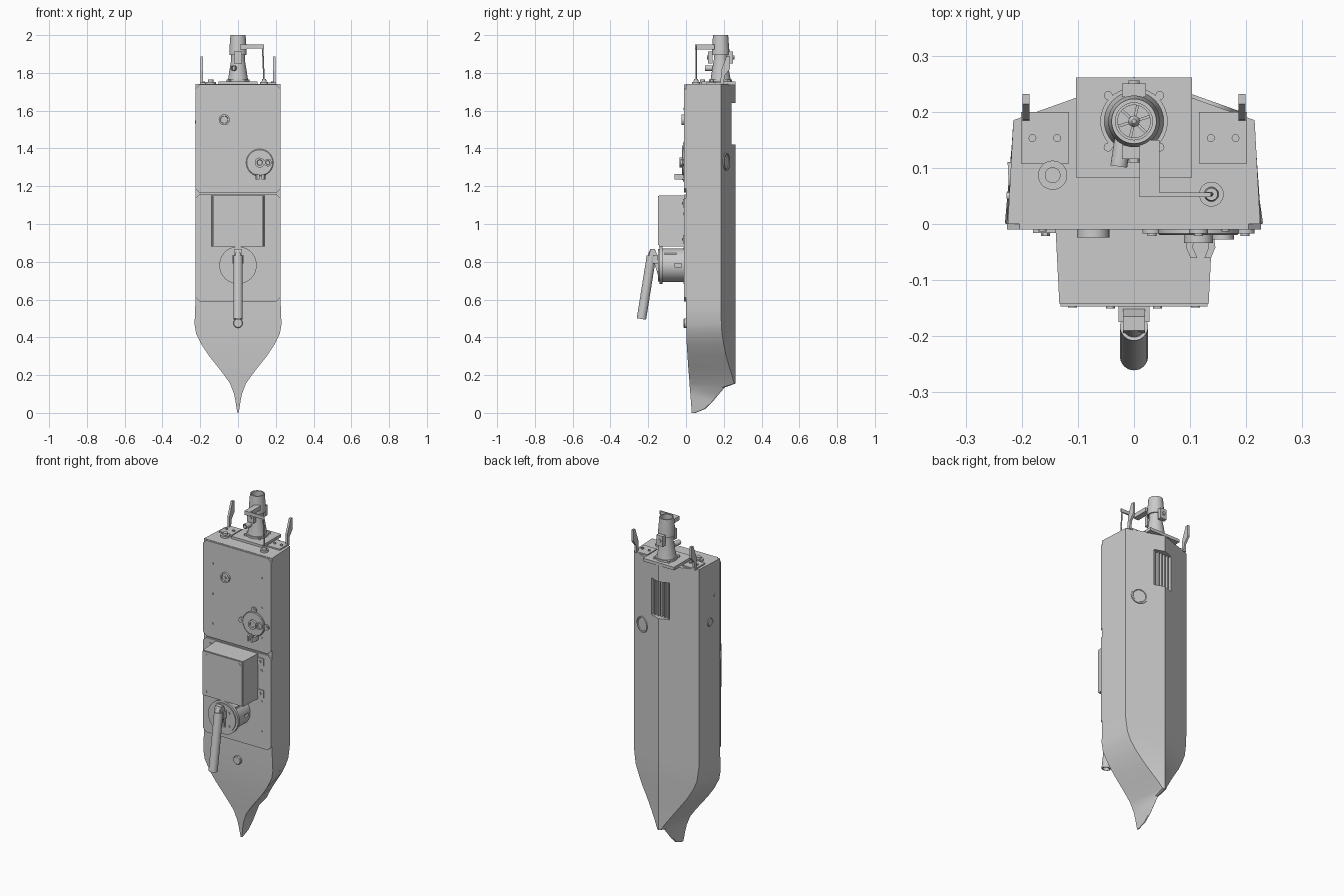
import bpy, bmesh, math
from mathutils import Vector

if "Cube" in bpy.data.objects:
    bpy.data.objects.remove(bpy.data.objects["Cube"])


def finish(name, bm, smooth=True):
    bmesh.ops.recalc_face_normals(bm, faces=bm.faces)
    me = bpy.data.meshes.new(name)
    bm.to_mesh(me)
    bm.free()
    ob = bpy.data.objects.new(name, me)
    bpy.context.collection.objects.link(ob)
    if smooth:
        shade(ob)
    return ob


def shade(ob):
    bpy.ops.object.select_all(action='DESELECT')
    ob.select_set(True)
    bpy.context.view_layer.objects.active = ob
    bpy.ops.object.shade_smooth_by_angle(angle=math.radians(30))


def loft(name, rings, caps=True, smooth=True):
    bm = bmesh.new()
    vs = [[bm.verts.new(p) for p in ring] for ring in rings]
    n = len(rings[0])
    for a, b in zip(vs, vs[1:] if caps else vs[1:] + vs[:1]):
        for i in range(n):
            bm.faces.new((a[i], a[(i + 1) % n], b[(i + 1) % n], b[i]))
    if caps:
        bm.faces.new(vs[0])
        bm.faces.new(vs[-1])
    return finish(name, bm, smooth)


def box(name, lo, hi):
    (x0, y0, z0), (x1, y1, z1) = lo, hi
    return loft(name, [[(x0, y0, z), (x1, y0, z), (x1, y1, z), (x0, y1, z)] for z in (z0, z1)], smooth=False)


def lathe(name, base, axis, prof, closed=False, n=32):
    """Revolve (radius, height) pairs about an axis; closed gives a hollow tube."""
    q = Vector(axis).to_track_quat('Z', 'Y')
    rings = [[Vector(base) + q @ Vector((r * math.cos(k * math.tau / n), r * math.sin(k * math.tau / n), h))
              for k in range(n)] for r, h in prof]
    return loft(name, rings, caps=not closed)


def side_prism(name, yz, x0, x1):
    return loft(name, [[(x, y, z) for y, z in yz] for x in (x0, x1)], smooth=False)


def front_prism(name, xz, y0, y1):
    return loft(name, [[(x, y, z) for x, z in xz] for y in (y0, y1)], smooth=False)


def cut(ob, cutter):
    m = ob.modifiers.new("cut", 'BOOLEAN')
    m.operation, m.object, m.solver = 'DIFFERENCE', cutter, 'EXACT'
    bpy.context.view_layer.objects.active = ob
    bpy.ops.object.modifier_apply(modifier=m.name)
    bpy.data.objects.remove(cutter)
    shade(ob)


FRONT, UP = (0, -1, 0), (0, 0, 1)

# Hull sections: z, deck half width, deck y, chine half width, chine y, keel y
sections = [
    (1.74, .225, 0, .215, .185, .262), (.60, .225, 0, .215, .185, .262),
    (.55, .227, 0, .214, .185, .262), (.47, .230, .001, .203, .187, .262),
    (.42, .222, .002, .183, .190, .262), (.36, .192, .004, .150, .200, .262),
    (.30, .152, .008, .108, .213, .262), (.24, .104, .012, .066, .230, .262),
    (.19, .066, .016, .032, .246, .262), (.155, .042, .019, .012, .255, .262),
    (.135, .034, .020, .008, .190, .205), (.10, .021, .023, .006, .165, .175),
    (.06, .013, .026, .005, .135, .142), (.02, .007, .029, .003, .095, .100),
    (0, .003, .030, .002, .045, .050)]
hull = loft("hull", [[(-w, yd, z), (w, yd, z), (c, yc, z), (0, yk, z), (-c, yc, z)]
                     for z, w, yd, c, yc, yk in sections])
cut(hull, box("intake_cutter", (-.06, .18, 1.42), (.06, .3, 1.64)))
for i in range(5):
    x = -.044 + i * .022
    box("intake_grate_bar", (x - .004, .195, 1.42), (x + .004, .235, 1.64))

# Sensor disc on the bottom panel and fittings on the left side
n = Vector((.077, .215, 0)).normalized()
lathe("bottom_sensor_ring", Vector((.14, .2119, 1.33)) - n * .01, n,
      [(.047, 0), (.047, .016), (.039, .016), (.036, .012)])
lathe("side_port", (-.215, .085, 1.39), (-1, -.05, 0), [(.026, 0), (.026, .009), (.02, .009), (.018, .006)])
lathe("side_drain", (-.215, .05, 1.54), (-1, -.05, 0), [(.007, 0), (.007, .012)], n=16)

# Deck hatch panels with chamfered corners and screws
for name, z0, z1, screws in (("aft_deck_panel", 1.166, 1.738, (1.61, 1.43, 1.25)),
                             ("mid_deck_panel", .59, 1.157, (1.055, .87, .69))):
    w, c = .226, .022
    front_prism(name, [(-w + c, z0), (w - c, z0), (w, z0 + c), (w, z1 - c),
                       (w - c, z1), (-w + c, z1), (-w, z1 - c), (-w, z0 + c)], -.01, .002)
    for s in (-1, 1):
        for z in screws:
            lathe("panel_screw", (s * .163, -.008, z), FRONT, [(.007, 0), (.007, .005)], n=12)

# Equipment box, lid frame, screws and mounting tabs
loft("equipment_box", [[(-a, y, .882), (a, y, .882), (a, y, 1.152), (-a, y, 1.152)]
                       for a, y in ((.14, -.005), (.133, -.143))], smooth=False)
box("equipment_box_lid", (-.131, -.147, .888), (.131, -.142, 1.148))
for s in (-1, 1):
    for z in (.908, 1.128):
        lathe("lid_screw", (s * .11, -.145, z), FRONT, [(.008, 0), (.008, .004)], n=12)
    for z in (.92, 1.11):
        box("mounting_tab", (s * .158 - .022, -.016, z - .022), (s * .158 + .022, -.008, z + .022))
        lathe("tab_bolt", (s * .158, -.014, z), FRONT, [(.008, 0), (.008, .007)], n=6)

# Camera drum with flanges and slots
drum = lathe("drum", (0, -.005, .782), FRONT,
             [(.088, 0), (.088, .12), (.099, .12), (.099, .136), (.086, .136), (.086, .142)], n=48)
for s in (-1, 1):
    cut(drum, box("slot_cutter", (s * .09 - .03, -.115, .838), (s * .09 + .03, -.05, .856)))
    cut(drum, box("slot_cutter", (s * .1 - .03, -.06, .772), (s * .1 + .03, -.025, .79)))
    for z in (.74, .82):
        lathe("drum_bolt", (s * .042, -.145, z), FRONT, [(.008, 0), (.008, .006)], n=12)

# Folded antenna tube and its hinge
side_prism("antenna_hinge", [(-.145, .72), (-.168, .79), (-.2, .79), (-.19, .868),
                             (-.165, .868), (-.145, .82)], -.02, .02)
box("hinge_block", (-.028, -.175, .79), (.028, -.145, .835))
p, q = Vector((0, -.183, .83)), Vector((0, -.236, .497))
L = (q - p).length
lathe("antenna_tube", p, q - p, [(.025, 0), (.025, L), (.019, L), (.019, 0)], closed=True)
lathe("antenna_core", p + Vector((0, .004, .03)), q - p, [(.012, 0), (.018, .02), (.018, L - .02)])

# Small deck fittings
lathe("fore_deck_cap", (0, .005, .475), FRONT, [(.025, 0), (.025, .014), (.022, .018)])
lathe("vent_cap", (-.073, -.008, 1.552), FRONT,
      [(.029, 0), (.029, .016), (.021, .016), (.019, .01), (.008, .01), (.008, .015)])
lathe("connector_flange", (.115, -.008, 1.325), FRONT, [(.072, 0), (.072, .009), (.068, .012)], n=48)
for k in range(4):
    dx, dz = math.cos(k * math.pi / 2), math.sin(k * math.pi / 2)
    lathe("flange_ear", (.115 + .083 * dx, -.008, 1.325 + .083 * dz), FRONT,
          [(.017, 0), (.017, .009), (.008, .009), (.008, .013)], n=20)
for x, r, h in ((.115, .026, .032), (.158, .02, .026)):
    lathe("connector_socket", (x, -.012, 1.325), FRONT,
          [(r, 0), (r, h - .01), (r * .6, h - .01), (r * .5, h - .016)])
for s in (-1, 1):
    x = .119 + s * .016
    loft("cable_hook", [[(x - .006 + d, y, 1.236), (x + .006 + d, y, 1.236),
                         (x + .006 + d, y, 1.264), (x - .006 + d, y, 1.264)]
                        for y, d in ((-.008, 0), (-.042, s * .004), (-.061, -s * .004))], smooth=False)

# Transom plate and water jet
box("jet_mount_plate", (-.103, .083, 1.736), (.103, .261, 1.754))
C = (0, .183, 0)
lathe("jet_housing", C, UP, [(.06, 1.75), (.06, 1.765), (.053, 1.765), (.036, 1.87), (.036, 1.905),
                             (.029, 1.905), (.029, 1.75)], closed=True, n=40)
lathe("steering_nozzle", C, UP, [(.046, 1.895), (.046, 1.925), (.04, 2.0), (.033, 2.0), (.039, 1.895)],
      closed=True, n=40)
lathe("stator_hub", C, UP, [(.01, 1.76), (.01, 1.885), (.004, 1.895)], n=20)
for k in range(6):
    a = k * math.tau / 6 + .3
    vane = box("stator_vane", (.006, -.0025, 1.80), (.031, .0025, 1.88))
    vane.location = C
    vane.rotation_euler.z = a
for s in (-1, 1):
    y = .183 + s * .055
    box("nozzle_pivot_bracket", (-.021, y - .012, 1.85), (.021, y + .012, 1.912))
    lathe("nozzle_pivot_bolt", (0, y, 1.882), (0, s, 0), [(.01, 0), (.01, .018)], n=12)
    for t in (-1, 1):
        lathe("plate_bolt", (s * .046, .183 + t * .046, 1.75), UP, [(.008, 0), (.008, .014)], n=12)
lathe("cooling_outlet", (-.02, .15, 1.825), (-.15, -1, 0),
      [(.015, 0), (.015, .048), (.01, .048), (.01, 0)], closed=True, n=20)

# Steering arm, push rod and rod seal
box("steering_arm", (.01, .048, 1.925), (.045, .15, 1.95))
box("steering_arm_end", (.04, .048, 1.93), (.137, .056, 1.95))
lathe("push_rod", (.138, .053, 1.75), (-.008, 0, .195), [(.004, 0), (.004, .195)], n=12)
lathe("rod_seal", (.138, .053, 1.738), UP, [(.022, 0), (.022, .014), (.013, .014), (.011, .03)])
lathe("drain_plug", (-.145, .087, 1.738), UP, [(.026, 0), (.026, .014), (.014, .014), (.014, .026)])

# Trim tabs on both sides of the jet
for s in (-1, 1):
    xs = sorted((s * .116, s * .201))
    box("trim_plate", (xs[0], .108, 1.738), (xs[1], .2, 1.748))
    for x in (.137, .181):
        lathe("trim_bolt", (s * x, .153, 1.746), UP, [(.007, 0), (.007, .009)], n=12)
    side_prism("trim_fin", [(.183, 1.74), (.2, 1.74), (.204, 1.785), (.232, 1.82),
                            (.232, 1.888), (.214, 1.888), (.185, 1.81)], s * .186, s * .199)
